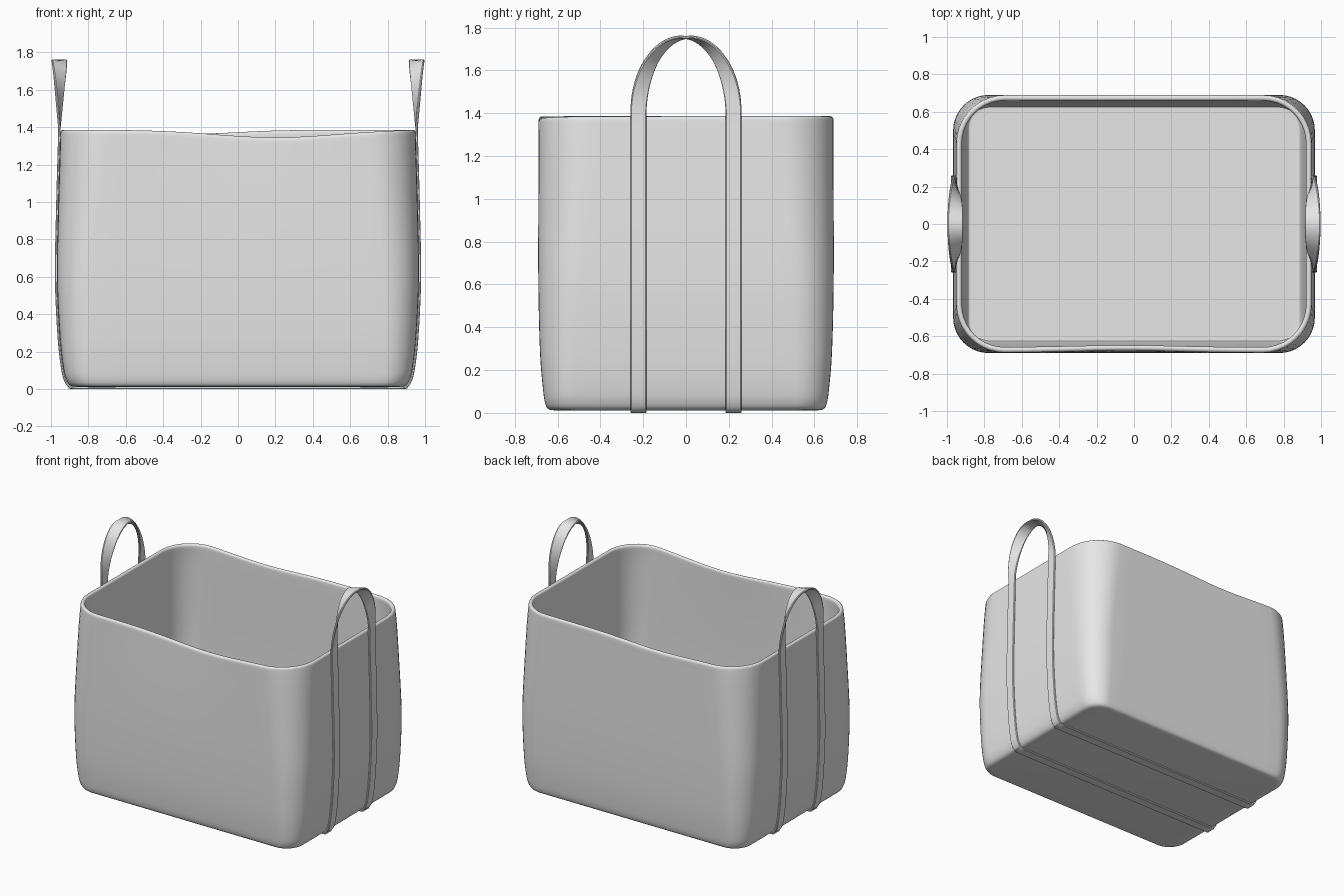
import bpy, bmesh, math
from mathutils import Vector

if "Cube" in bpy.data.objects:
    bpy.data.objects.remove(bpy.data.objects["Cube"])

grey = bpy.data.materials.new("plain grey")
grey.diffuse_color = (0.8, 0.8, 0.8, 1)
grey.use_nodes = True
grey.node_tree.nodes["Principled BSDF"].inputs["Base Color"].default_value = grey.diffuse_color

# outer profile of the bag: height, half width, half depth, corner radius
PROFILE = [(0.012, 0.86, 0.615, 0.12), (0.018, 0.893, 0.643, 0.13),
           (0.045, 0.915, 0.658, 0.14), (0.11, 0.933, 0.668, 0.15),
           (0.28, 0.952, 0.682, 0.17), (0.60, 0.967, 0.690, 0.19),
           (1.00, 0.960, 0.690, 0.22), (1.25, 0.953, 0.689, 0.24),
           (1.37, 0.950, 0.689, 0.26)]
WALL = 0.03


def dense(pts, n):
    """Catmull-Rom smoothing of a list of tuples."""
    p = [Vector(q) for q in pts]
    out = []
    for i in range(len(p) - 1):
        a, b, c, d = p[max(i - 1, 0)], p[i], p[i + 1], p[min(i + 2, len(p) - 1)]
        for k in range(n):
            t = k / n
            out.append(0.5 * (2 * b + (c - a) * t + (2 * a - 5 * b + 4 * c - d) * t * t
                              + (3 * b - a - 3 * c + d) * t ** 3))
    return out + [p[-1]]


def ring(z, a, b, r):
    """Rounded rectangle with a sagging rim."""
    flat = []
    centres = [(a - r, b - r), (r - a, b - r), (r - a, r - b), (a - r, r - b)]
    for i, (cx, cy) in enumerate(centres):
        arc = [(cx + r * math.cos(math.pi / 2 * (i + k / 10)),
                cy + r * math.sin(math.pi / 2 * (i + k / 10))) for k in range(11)]
        flat += arc
        nx, ny = centres[(i + 1) % 4]
        t = math.pi / 2 * (i + 1)
        end = (nx + r * math.cos(t), ny + r * math.sin(t))
        flat += [(arc[-1][0] + (end[0] - arc[-1][0]) * k / 14,
                  arc[-1][1] + (end[1] - arc[-1][1]) * k / 14) for k in range(1, 14)]
    w = (max(z, 0) / 1.38) ** 4
    pts = []
    for x, y in flat:
        f, k = max(-y / 0.69, 0) ** 2, max(y / 0.69, 0) ** 2
        dz = -0.042 * f * math.exp(-((x - 0.2) / 0.45) ** 2)
        dz -= 0.022 * k * math.exp(-((x + 0.25) / 0.35) ** 2)
        dy = 0.012 * f * math.exp(-((x + 0.05) / 0.4) ** 2)
        pts.append((x, y + dy * w, z + dz * w))
    return pts


def finish(name, bm):
    bmesh.ops.recalc_face_normals(bm, faces=bm.faces)
    me = bpy.data.meshes.new(name)
    bm.to_mesh(me)
    bm.free()
    me.materials.append(grey)
    ob = bpy.data.objects.new(name, me)
    bpy.context.collection.objects.link(ob)
    bpy.ops.object.select_all(action='DESELECT')
    ob.select_set(True)
    bpy.context.view_layer.objects.active = ob
    bpy.ops.object.shade_smooth_by_angle(angle=math.radians(40))
    return ob


def loft(bm, rings):
    rows = [[bm.verts.new(p) for p in r] for r in rings]
    for lo, hi in zip(rows, rows[1:]):
        for i in range(len(lo)):
            j = (i + 1) % len(lo)
            bm.faces.new((lo[i], lo[j], hi[j], hi[i]))
    return rows


# bag body: outer wall, rolled rim, inner wall and floor
outer = [tuple(v) for v in dense(PROFILE, 4)]
z, a, b, r = outer[-1]
rim = []
for k in range(1, 8):
    t = math.pi * k / 8
    d = WALL / 2 * (1 - math.cos(t))
    rim.append((z + 0.016 * math.sin(t), a - d, b - d, r - d))
inner = [(max(q[0], 0.012 + WALL) if q[0] > 0.04 else 0.012 + WALL * 0.9 + q[0] * 0.05,
          q[1] - WALL, q[2] - WALL, q[3] - WALL) for q in reversed(outer)]
bm = bmesh.new()
rows = loft(bm, [ring(*q) for q in outer + rim + inner])
bm.faces.new(rows[0])
bm.faces.new(rows[-1])
finish("bag_body", bm)

# strap: runs under the base, up the side and over a twisted handle arch
Y, WIDTH, THICK, SPRING, RISE = 0.222, 0.074, 0.014, 1.40, 0.354
side = dense([(0, 0.007), (0.45, 0.007), (0.86, 0.007), (0.896, 0.013), (0.921, 0.042),
              (0.939, 0.11), (0.958, 0.28), (0.972, 0.60), (0.965, 1.00),
              (0.958, 1.25), (0.955, 1.36)], 4)
path = [(Vector((x, Y, h)), Vector((0, 1, 0))) for x, h in side]
STEPS = 40
for i in range(STEPS + 1):
    t = math.pi * i / STEPS
    c, s = math.cos(t), math.sin(t)
    normal = Vector((0, c * RISE, s * Y)).normalized()
    path.append((Vector((0.955, Y * c, SPRING + RISE * s)),
                 normal * abs(c) + Vector((1, 0, 0)) * s))
path += [(Vector((x, -Y, h)), Vector((0, -1, 0))) for x, h in reversed(side)]

sections = []
for i, (p, w) in enumerate(path):
    tan = path[min(i + 1, len(path) - 1)][0] - path[max(i - 1, 0)][0]
    if i in (0, len(path) - 1):
        tan = Vector((1 if i == 0 else -1, 0, 0))
    n = tan.normalized().cross(w).normalized()
    w = w.normalized()
    W, T, e = WIDTH / 2, THICK / 2, 0.004
    if SPRING < p.z:
        W += 0.005 * (p.z - SPRING) / RISE
    sections.append([p + w * u + n * v for u, v in
                     ((W, T - e), (W - e, T), (e - W, T), (-W, T - e),
                      (-W, e - T), (e - W, -T), (W - e, -T), (W, e - T))])
bm = bmesh.new()
loft(bm, sections)
strap = finish("carrying_straps", bm)
mirror = strap.modifiers.new("mirror", 'MIRROR')
mirror.use_axis[0] = True
mirror.merge_threshold = 0.001
